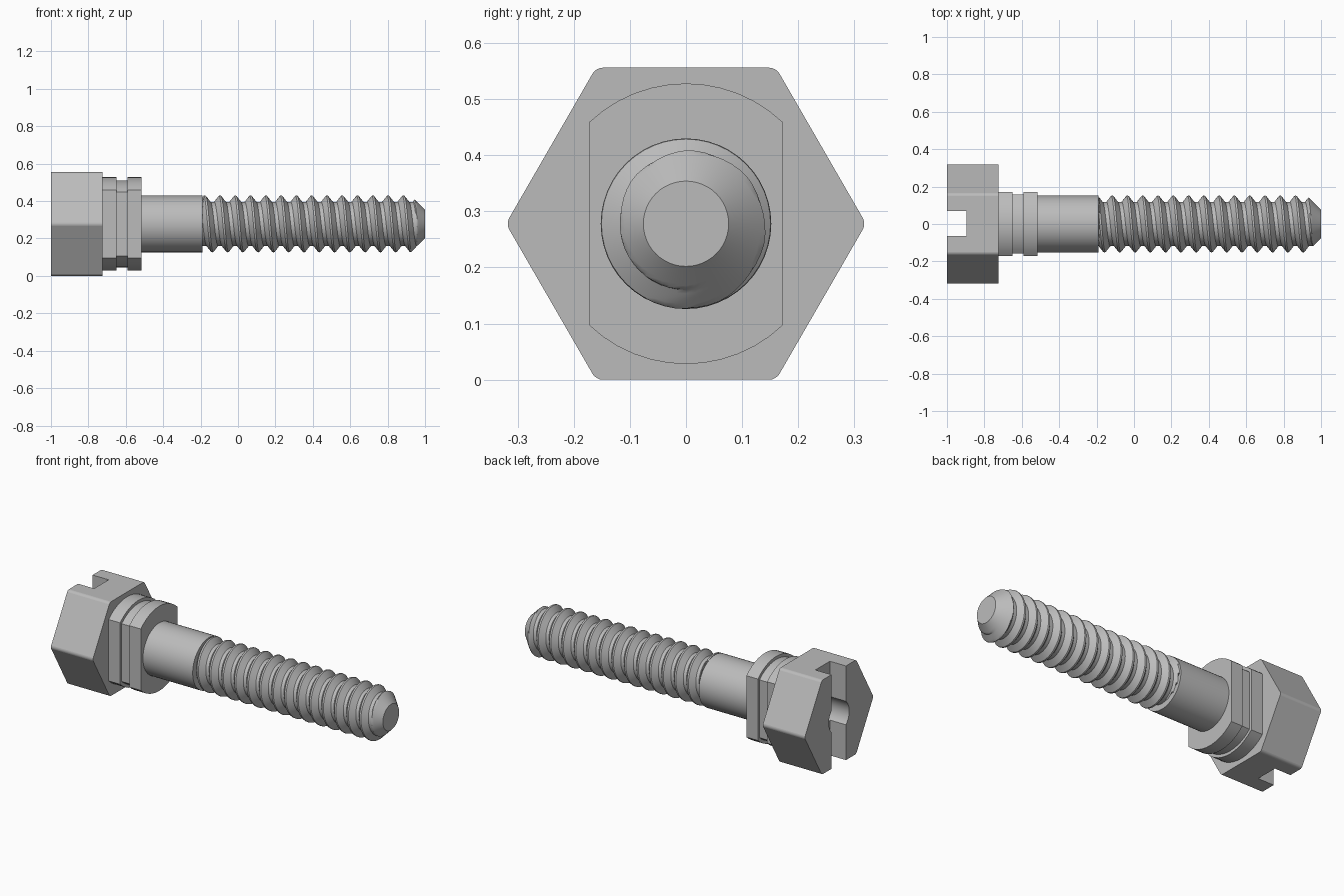
import bpy, bmesh
from math import sin, cos, pi, acos, radians
from mathutils import Matrix

if "Cube" in bpy.data.objects:
    bpy.data.objects.remove(bpy.data.objects["Cube"], do_unlink=True)

AXIS_Z = 0.278
SEGS = 48

steel = bpy.data.materials.new("grey steel")
steel.use_nodes = True
GREY = (0.5, 0.5, 0.5, 1)
steel.diffuse_color = GREY
steel.node_tree.nodes["Principled BSDF"].inputs["Base Color"].default_value = GREY


def finish(name, bm, smooth=True):
    """Turn a bmesh, drawn around the x axis, into a finished part."""
    bmesh.ops.remove_doubles(bm, verts=bm.verts, dist=1e-5)
    bmesh.ops.recalc_face_normals(bm, faces=bm.faces)
    mesh = bpy.data.meshes.new(name)
    bm.to_mesh(mesh)
    bm.free()
    mesh.materials.append(steel)
    ob = bpy.data.objects.new(name, mesh)
    bpy.context.collection.objects.link(ob)
    ob.location.z = AXIS_Z
    bpy.ops.object.select_all(action="DESELECT")
    bpy.context.view_layer.objects.active = ob
    ob.select_set(True)
    if smooth:
        bpy.ops.object.shade_smooth_by_angle(angle=radians(30))
    return ob


def loft(name, rings):
    """Skin a row of closed rings and cap both ends."""
    bm = bmesh.new()
    rows = [[bm.verts.new(p) for p in ring] for ring in rings]
    n = len(rows[0])
    for a, b in zip(rows, rows[1:]):
        for i in range(n):
            bm.faces.new((a[i], a[(i + 1) % n], b[(i + 1) % n], b[i]))
    bm.faces.new(rows[0])
    bm.faces.new(rows[-1])
    return finish(name, bm)


def circle(x, r, n=SEGS):
    return [(x, r * cos(2 * pi * i / n), r * sin(2 * pi * i / n)) for i in range(n)]


def flatted(x, r, half_width, n=12):
    """Round section with two flat sides."""
    start = acos(half_width / r)
    arc = [start + (pi - 2 * start) * i / n for i in range(n + 1)]
    return [(x, r * cos(a), r * sin(a)) for a in arc + [a + pi for a in arc]]


# Hexagonal head with softened corners
HEX_R = AXIS_Z / cos(pi / 6)
head = loft("hex_head", [circle(-1, HEX_R, 6), circle(-0.725, HEX_R, 6)])
bm = bmesh.new()
bm.from_mesh(head.data)
corners = [e for e in bm.edges if abs(e.verts[0].co.x - e.verts[1].co.x) > 0.1]
bmesh.ops.bevel(bm, geom=corners, offset=0.0115, segments=4, profile=0.5, affect="EDGES")
bm.to_mesh(head.data)
bm.free()

# Driver slot and centre recess cut into the head
bm = bmesh.new()
bmesh.ops.create_cube(bm, size=1, matrix=Matrix.Translation((-1, 0.003, 0))
                      @ Matrix.Diagonal((0.21, 0.135, 1, 1)))
slot = finish("slot_cutter", bm, False)
recess = loft("recess_cutter", [circle(-1.1, 0.095), circle(-0.87, 0.095)])
for cutter in (slot, recess):
    mod = head.modifiers.new("cut", "BOOLEAN")
    mod.operation = "DIFFERENCE"
    mod.solver = "EXACT"
    mod.object = cutter
    cutter.hide_render = True
bpy.ops.object.select_all(action="DESELECT")
bpy.context.view_layer.objects.active = head
head.select_set(True)
for mod in list(head.modifiers):
    bpy.ops.object.modifier_apply(modifier=mod.name)
for cutter in (slot, recess):
    bpy.data.objects.remove(cutter, do_unlink=True)
bpy.ops.object.shade_smooth_by_angle(angle=radians(30))

# Grooved collar with flat sides
RIM, GROOVE = (0.25, 0.172), (0.232, 0.157)
collar = [(-0.73, RIM), (-0.65, RIM), (-0.65, GROOVE),
          (-0.59, GROOVE), (-0.59, RIM), (-0.515, RIM)]
loft("collar", [flatted(x, *size) for x, size in collar])

# Plain shank and the core that closes the tip
START, TIP, CREST, ROOT, TIP_R = -0.19, 1.0, 0.152, 0.118, 0.076
loft("shank", [circle(-0.52, CREST), circle(START, CREST)])
loft("thread_core", [circle(START - 0.01, TIP_R), circle(TIP, TIP_R)])

# Right-handed helical thread, trimmed by the conical tip
PITCH, STEPS, TURNS = 0.0817, 16, 17
FIRST = 0.067 - 4 * PITCH - PITCH / 4


def thread_point(row, col):
    turn = col / SEGS
    x = FIRST + PITCH * (row / STEPS + turn - 1)
    x_clamped = min(max(x, START), TIP)
    from_crest = abs((row / STEPS + 0.5) % 1 - 0.5) * 2
    drop = min(max((from_crest - 0.1) / 0.65, 0), 1)
    r = CREST - (CREST - ROOT) * drop
    if x <= START:
        r = ROOT
    r = min(r, TIP_R + TIP - x_clamped)
    a = 2 * pi * turn
    return (x_clamped, r * cos(a), r * sin(a))


bm = bmesh.new()
grid = [[bm.verts.new(thread_point(row, col)) for col in range(SEGS + 1)]
        for row in range(STEPS * TURNS + 1)]
for a, b in zip(grid, grid[1:]):
    for i in range(SEGS):
        bm.faces.new((a[i], a[i + 1], b[i + 1], b[i]))
bmesh.ops.dissolve_degenerate(bm, dist=1e-5, edges=bm.edges)
finish("thread", bm)
